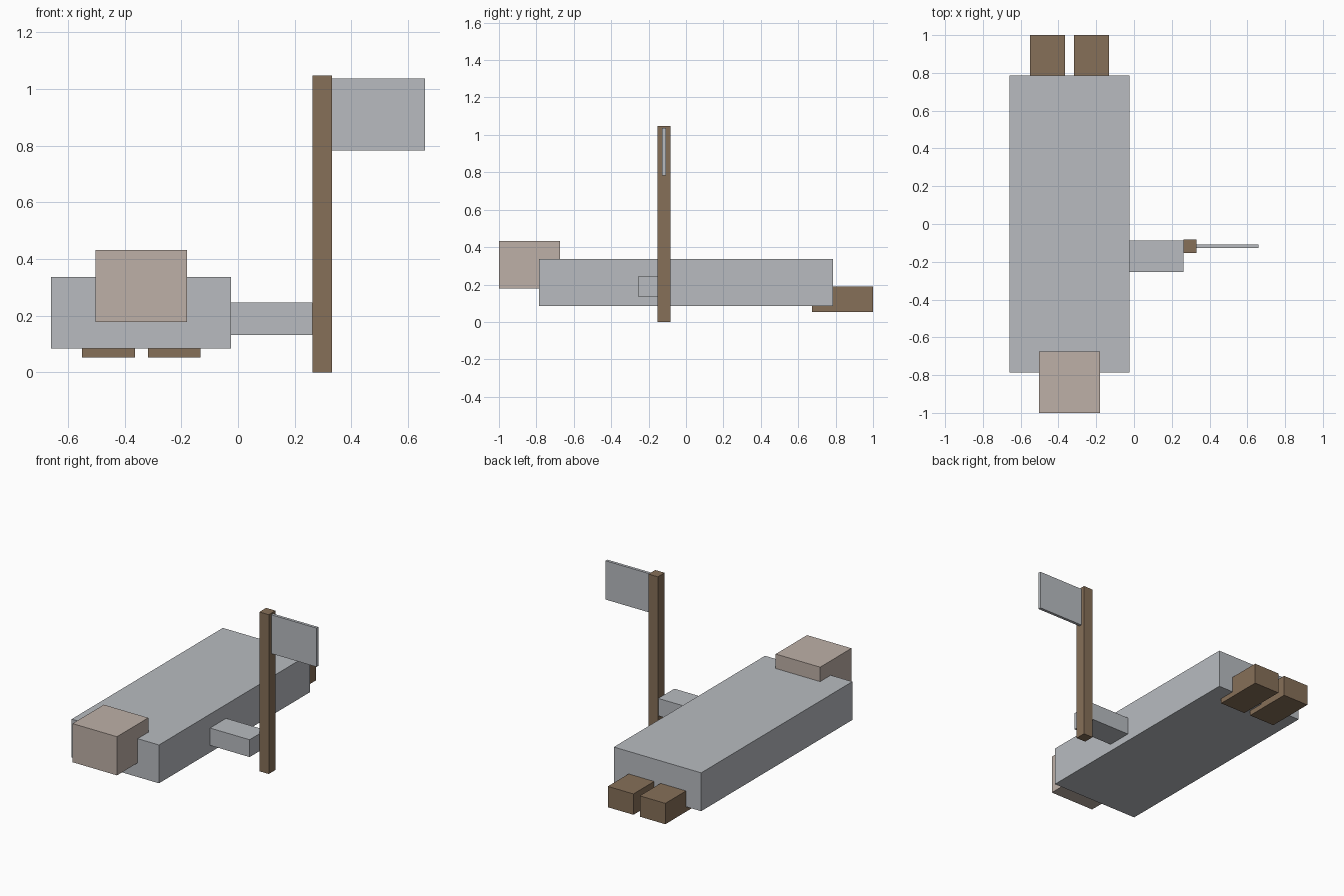
import bpy
from mathutils import Vector

if "Cube" in bpy.data.objects:
    bpy.data.objects.remove(bpy.data.objects["Cube"])


def material(name, color):
    m = bpy.data.materials.new(name)
    m.diffuse_color = (*color, 1)
    m.use_nodes = True
    m.node_tree.nodes["Principled BSDF"].inputs["Base Color"].default_value = m.diffuse_color
    return m


grey = material("pale_grey", (0.48, 0.50, 0.53))
brown = material("brown", (0.24, 0.16, 0.098))
skin = material("pale_tan", (0.515, 0.434, 0.386))


def box(name, x, y, z, mat):
    """Box spanning the given (min, max) range on each axis."""
    lo, hi = Vector((x[0], y[0], z[0])), Vector((x[1], y[1], z[1]))
    bpy.ops.mesh.primitive_cube_add(size=1, location=(lo + hi) / 2)
    ob = bpy.context.object
    ob.name = name
    ob.scale = hi - lo
    bpy.ops.object.transform_apply(location=False, rotation=False, scale=True)
    ob.data.materials.append(mat)
    return ob


# Lying figure: body, head, one arm and two feet
box("body", (-0.66, -0.025), (-0.785, 0.785), (0.085, 0.337), grey)
box("head", (-0.503, -0.18), (-1.0, -0.675), (0.178, 0.432), skin)
box("arm", (-0.025, 0.263), (-0.255, -0.088), (0.132, 0.246), grey)
for side, x in (("left", -0.55), ("right", -0.318)):
    box(side + "_foot", (x, x + 0.186), (0.675, 1.0), (0.052, 0.189), brown)

# Flag on a pole
box("pole", (0.263, 0.331), (-0.153, -0.083), (0.0, 1.047), brown)
box("flag", (0.331, 0.66), (-0.127, -0.108), (0.782, 1.037), grey)
